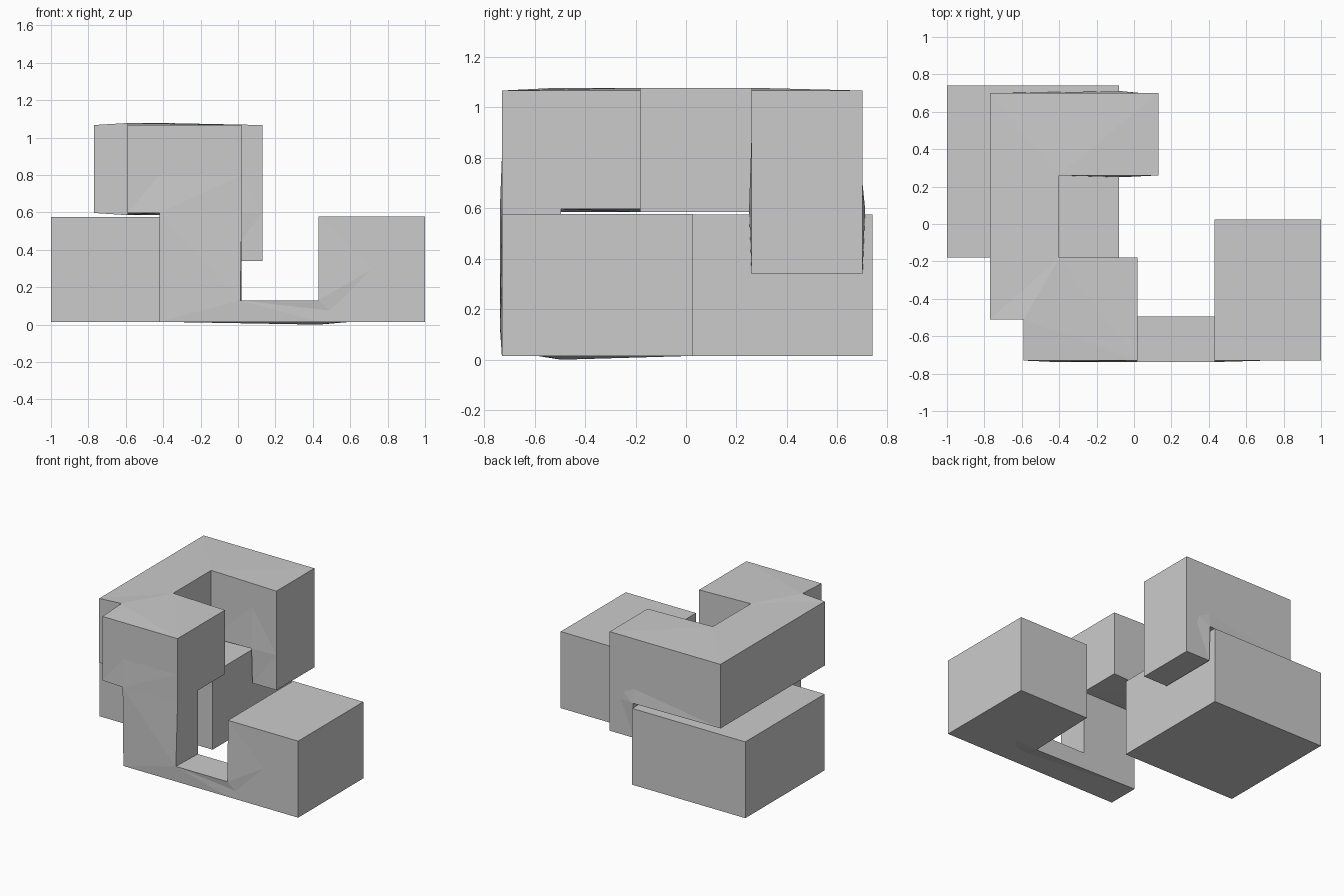
import bpy
import bmesh
from mathutils import Vector

if "Cube" in bpy.data.objects:
    bpy.data.objects.remove(bpy.data.objects["Cube"])


def prism(name, outline, axis, lo, hi):
    """Extrude a closed outline along y or z."""
    bm = bmesh.new()
    if axis == 'z':
        pts = [(a, b, lo) for a, b in outline]
        move = Vector((0, 0, hi - lo))
    else:
        pts = [(a, lo, b) for a, b in outline]
        move = Vector((0, hi - lo, 0))
    face = bm.faces.new([bm.verts.new(p) for p in pts])
    ext = bmesh.ops.extrude_face_region(bm, geom=[face], use_keep_orig=True)
    bmesh.ops.translate(bm, vec=move, verts=[g for g in ext['geom'] if isinstance(g, bmesh.types.BMVert)])
    bmesh.ops.recalc_face_normals(bm, faces=bm.faces)
    mesh = bpy.data.meshes.new(name)
    bm.to_mesh(mesh)
    bm.free()
    obj = bpy.data.objects.new(name, mesh)
    bpy.context.collection.objects.link(obj)
    return obj


def box(name, x0, x1, y0, y1, z0, z1):
    return prism(name, [(x0, y0), (x1, y0), (x1, y1), (x0, y1)], 'z', z0, z1)


def join(target, other):
    """Boolean union, then remove the helper."""
    mod = target.modifiers.new("union", 'BOOLEAN')
    mod.operation = 'UNION'
    mod.solver = 'EXACT'
    mod.object = other
    bpy.context.view_layer.objects.active = target
    bpy.ops.object.modifier_apply(modifier=mod.name)
    bpy.data.objects.remove(other)


# Separate block at the back left
box("back_block", -1, -0.08, -0.18, 0.74, 0.015, 0.575)

# Upper C-shaped arm
body = prism("winding_beam", [
    (-0.77, -0.51), (-0.59, -0.51), (-0.59, -0.73), (0.02, -0.73),
    (0.02, -0.18), (-0.40, -0.18), (-0.40, 0.26), (0.13, 0.26),
    (0.13, 0.70), (-0.77, 0.70)], 'z', 0.597, 1.067)

# Hanging end of the arm
join(body, box("hanging_end", -0.065, 0.13, 0.26, 0.70, 0.34, 0.9))

# Column, low bridge and raised end as one profile
join(body, prism("column_and_bridge", [
    (-0.42, 0.015), (1, 0.015), (1, 0.577), (0.43, 0.577),
    (0.43, 0.13), (0.02, 0.13), (0.02, 0.8), (-0.42, 0.8)], 'y', -0.73, -0.495))

# Right block
join(body, box("right_block", 0.43, 1, -0.73, 0.025, 0.015, 0.577))

# Slight swelling at the inner corners
swell = []
for x, y in ((-0.59, -0.51), (-0.40, -0.18), (-0.40, 0.26)):
    swell += [((x, y, 1.067), (0, 0, 0.011)), ((x, y, 0.597), (0, 0, -0.012))]
swell += [((0.43, -0.495, 0.015), (0, 0, -0.015)),
          ((-0.065, 0.26, 0.597), (0, -0.01, 0)),
          ((-0.065, 0.70, 0.597), (0, 0.01, 0)),
          ((-0.42, -0.73, 0.597), (0, -0.008, 0)),
          ((0.02, -0.73, 0.13), (-0.008, -0.008, 0)),
          ((0.43, -0.73, 0.13), (0, -0.008, 0))]
bm = bmesh.new()
bm.from_mesh(body.data)
bmesh.ops.remove_doubles(bm, verts=bm.verts, dist=0.0005)
bmesh.ops.triangulate(bm, faces=bm.faces)
moves = [(v, Vector(d)) for p, d in swell for v in bm.verts if (v.co - Vector(p)).length < 0.004]
for v, d in moves:
    v.co += d
bm.to_mesh(body.data)
bm.free()
